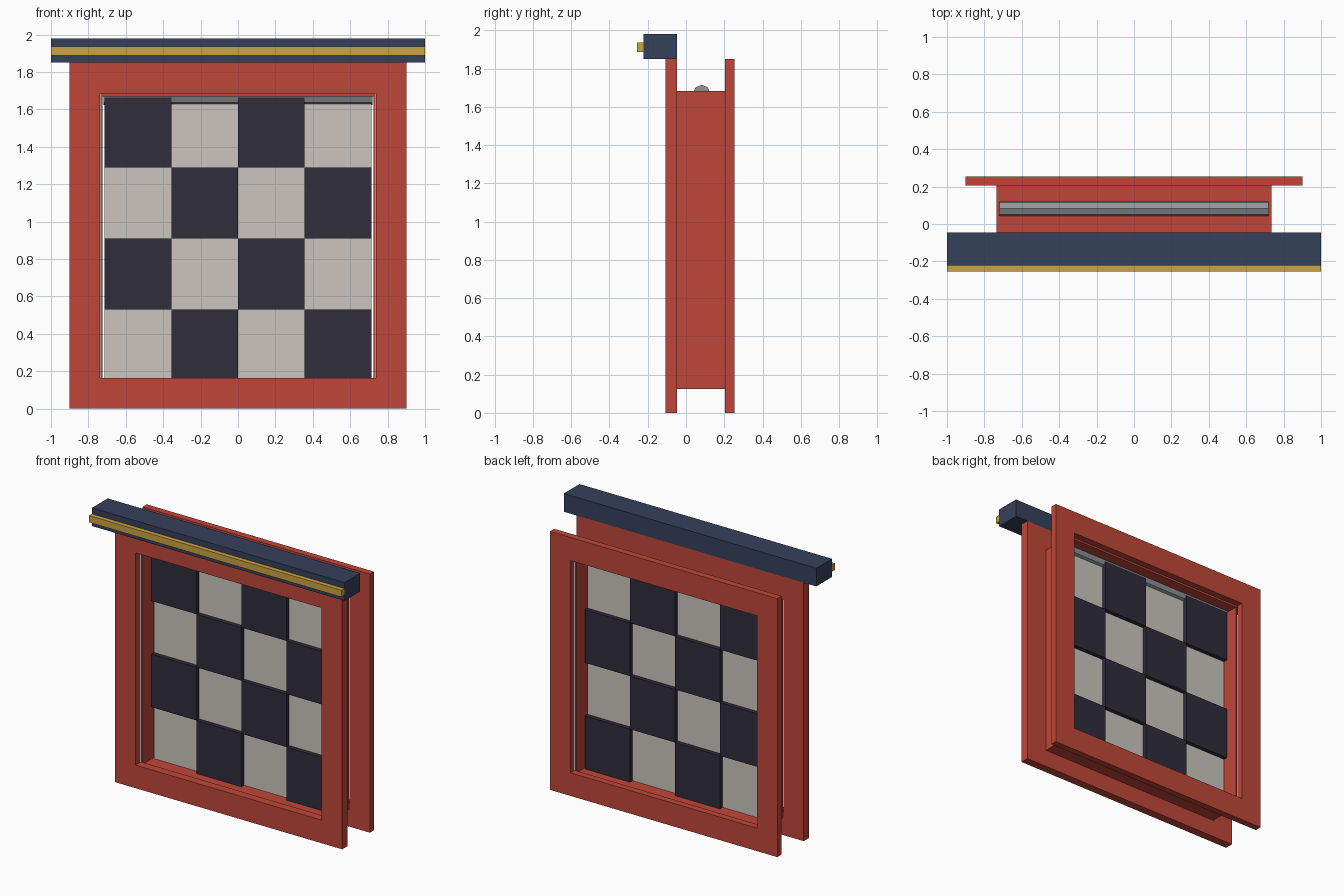
import bpy, bmesh, math
from mathutils import Matrix

if "Cube" in bpy.data.objects:
    bpy.data.objects.remove(bpy.data.objects["Cube"])


def material(name, rgb):
    m = bpy.data.materials.new(name)
    m.diffuse_color = (*rgb, 1)
    m.use_nodes = True
    m.node_tree.nodes["Principled BSDF"].inputs["Base Color"].default_value = m.diffuse_color
    return m


RED = material("red paint", (0.53, 0.062, 0.041))
NAVY = material("navy", (0.036, 0.052, 0.105))
GOLD = material("gold", (0.60, 0.37, 0.055))
DARK = material("dark check", (0.028, 0.026, 0.044))
LIGHT = material("light cloth", (0.60, 0.56, 0.52))
GREY = material("grey metal", (0.29, 0.31, 0.33))


def finish(name, bm, mat):
    bmesh.ops.recalc_face_normals(bm, faces=bm.faces)
    mesh = bpy.data.meshes.new(name)
    bm.to_mesh(mesh)
    bm.free()
    mesh.materials.append(mat)
    ob = bpy.data.objects.new(name, mesh)
    bpy.context.collection.objects.link(ob)
    return ob


def box(name, x0, x1, y0, y1, z0, z1, mat):
    bm = bmesh.new()
    size = Matrix.Diagonal((x1 - x0, y1 - y0, z1 - z0, 1))
    centre = Matrix.Translation(((x0 + x1) / 2, (y0 + y1) / 2, (z0 + z1) / 2))
    bmesh.ops.create_cube(bm, size=1, matrix=centre @ size)
    return finish(name, bm, mat)


def ring(name, outer, inner, y0, y1, mat):
    """Rectangular frame; outer and inner are (half width, bottom, top)."""
    bm = bmesh.new()
    loops = []
    for (w, b, t), y in ((outer, y0), (inner, y0), (inner, y1), (outer, y1)):
        loops.append([bm.verts.new((x, y, z))
                      for x, z in ((-w, b), (w, b), (w, t), (-w, t))])
    for k in range(4):
        a, c = loops[k], loops[(k + 1) % 4]
        for i in range(4):
            j = (i + 1) % 4
            bm.faces.new((a[i], a[j], c[j], c[i]))
    return finish(name, bm, mat)


# Window casing: front and back trim joined by a thin jamb
OPENING = (0.738, 0.165, 1.684)
ring("front_trim", (0.9, 0, 1.85), OPENING, -0.107, -0.046, RED)
ring("back_trim", (0.9, 0, 1.85), OPENING, 0.205, 0.253, RED)
ring("jamb", (0.736, 0.125, 1.684), (0.725, 0.15, 1.67), -0.046, 0.205, RED)

# Header beam with its gold strip
box("header", -1, 1, -0.223, -0.046, 1.85, 1.98, NAVY)
box("header_strip", -1, 1, -0.255, -0.223, 1.888, 1.937, GOLD)

# Octagonal blind roller, pointing up through the jamb
YC = 0.082
bm = bmesh.new()
bmesh.ops.create_cone(bm, cap_ends=True, segments=8, radius1=0.045, radius2=0.045,
                      depth=1.44, matrix=Matrix.Translation((0, YC, 1.67))
                      @ Matrix.Rotation(math.pi / 2, 4, 'Y'))
finish("roller", bm, GREY)

# Cloth panel and thicker dark checks on a 4 x 4 grid
W, H = 0.3565, 0.38
box("blind_cloth", -0.713, 0.713, YC - 0.012, YC + 0.012, 0.15, 1.63, LIGHT)
for row in range(4):
    for col in range(4):
        if (row + col) % 2:
            x, z = -0.713 + col * W, 0.15 + row * H
            box(f"dark_check_{row}_{col}", x, x + W, YC - 0.042, YC + 0.042,
                z, z + H, DARK)
